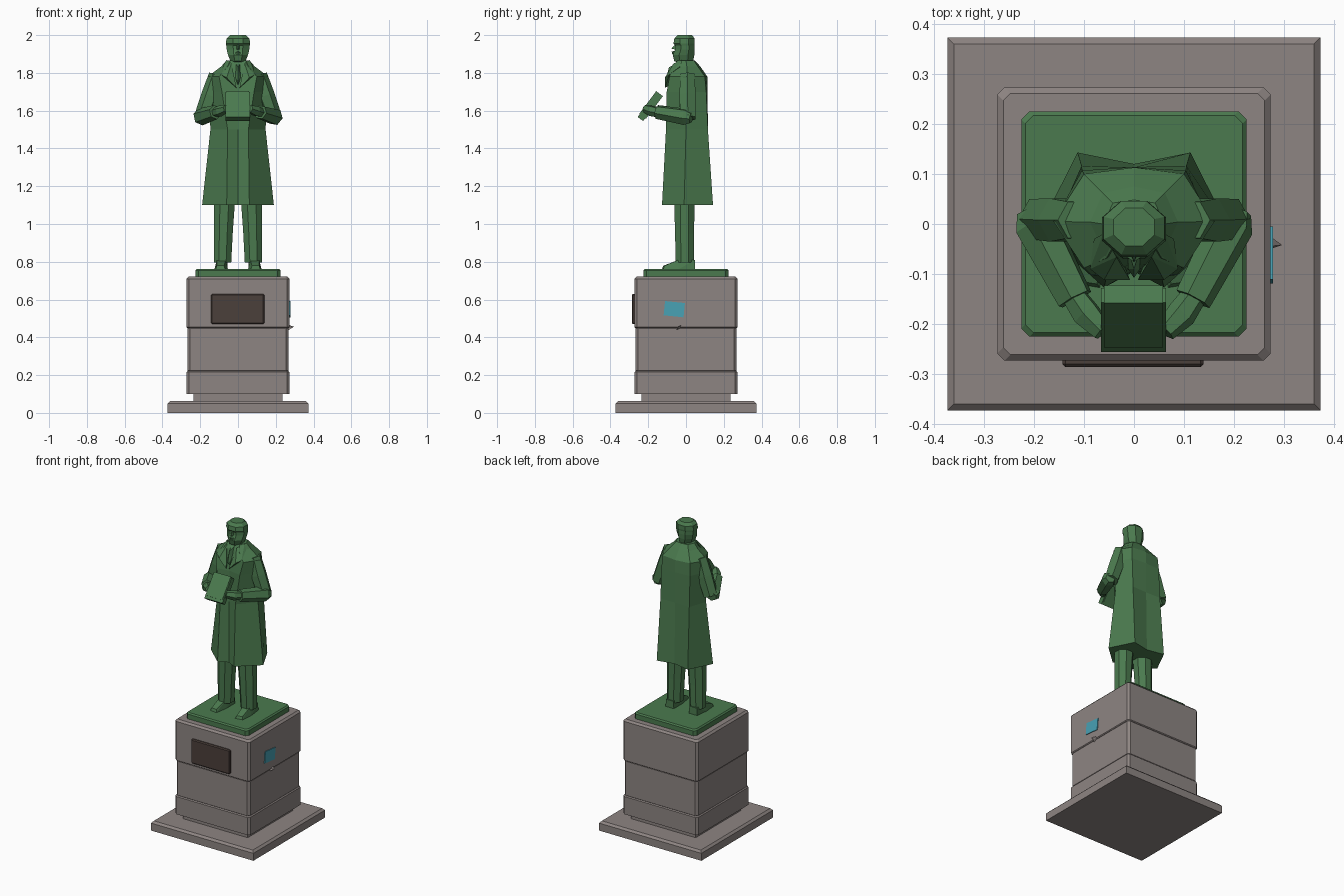
import bpy, bmesh, math
from mathutils import Vector, Matrix

if "Cube" in bpy.data.objects:
    bpy.data.objects.remove(bpy.data.objects["Cube"])


def material(name, rgb):
    m = bpy.data.materials.new(name)
    m.diffuse_color = (*rgb, 1)
    m.use_nodes = True
    m.node_tree.nodes["Principled BSDF"].inputs["Base Color"].default_value = m.diffuse_color
    return m


STONE = material("warm grey stone", (0.27, 0.235, 0.225))
GREEN = material("green bronze", (0.07, 0.195, 0.077))
BROWN = material("dark brown plaque", (0.070, 0.050, 0.043))
CYAN = material("cyan sticker", (0.065, 0.36, 0.46))


def finish(name, bm, mat):
    bmesh.ops.recalc_face_normals(bm, faces=bm.faces[:])
    me = bpy.data.meshes.new(name)
    bm.to_mesh(me)
    bm.free()
    me.materials.append(mat)
    ob = bpy.data.objects.new(name, me)
    bpy.context.collection.objects.link(ob)
    return ob


def loft(name, rings, mat):
    """Skin rings of equal point count and cap both ends."""
    bm = bmesh.new()
    vs = [[bm.verts.new(p) for p in r] for r in rings]
    n = len(vs[0])
    for a, b in zip(vs, vs[1:]):
        for i in range(n):
            j = (i + 1) % n
            bm.faces.new((a[i], a[j], b[j], b[i]))
    bm.faces.new(vs[0])
    bm.faces.new(vs[-1])
    return finish(name, bm, mat)


def hull(name, pts, mat):
    bm = bmesh.new()
    for p in pts:
        bm.verts.new(p)
    bmesh.ops.convex_hull(bm, input=bm.verts[:])
    return finish(name, bm, mat)


def box(name, loc, size, mat, tilt=0.0, bevel=0.0):
    bm = bmesh.new()
    bmesh.ops.create_cube(bm, size=1)
    bmesh.ops.scale(bm, vec=size, verts=bm.verts[:])
    if bevel:
        bmesh.ops.bevel(bm, geom=bm.edges[:], offset=bevel, segments=1, affect='EDGES')
    bmesh.ops.transform(bm, verts=bm.verts[:],
                        matrix=Matrix.Translation(loc) @ Matrix.Rotation(tilt, 4, 'X'))
    return finish(name, bm, mat)


def square(h, z, c=0.0):
    """Square ring with corners cut by c."""
    if not c:
        return [(-h, -h, z), (h, -h, z), (h, h, z), (-h, h, z)]
    k = h - c
    return [(-k, -h, z), (k, -h, z), (h, -k, z), (h, k, z),
            (k, h, z), (-k, h, z), (-h, k, z), (-h, -k, z)]


def block(name, h, z0, z1, mat, cut, top, low=0.0):
    rings = [square(h - low, z0, cut)] if low else []
    rings += [square(h, z0 + low, cut), square(h, z1 - top, cut), square(h - top, z1, cut)]
    return loft(name, rings, mat)


def oval(cx, cy, z, rx, ry, n=8):
    """Oval ring with flat sides facing the axes; rx, ry are to the flats."""
    k = 1 / math.cos(math.pi / n)
    return [(cx + rx * k * math.cos((i + .5) * math.tau / n),
             cy + ry * k * math.sin((i + .5) * math.tau / n), z) for i in range(n)]


def tube(name, path, mat, n=6):
    """Faceted tube through (x, y, z, radius) stations."""
    pts = [Vector(p[:3]) for p in path]
    rings = []
    for i, p in enumerate(pts):
        d = (pts[min(i + 1, len(pts) - 1)] - pts[max(i - 1, 0)]).normalized()
        u = d.cross(Vector((0.31, 0.25, 1)) if abs(d.z) < .8 else Vector((0, 1, 0))).normalized()
        v = d.cross(u)
        rings.append([p + path[i][3] * (u * math.cos(a) + v * math.sin(a))
                      for a in (k * math.tau / n for k in range(n))])
    return loft(name, rings, mat)


def flip(pts, s):
    return [(p[0] * s, *p[1:]) for p in pts]


# Pedestal
block("base_slab", 0.373, 0, 0.062, STONE, 0, 0.013)
block("pedestal_neck", 0.235, 0.055, 0.11, STONE, 0, 0.002)
block("pedestal_lower_block", 0.273, 0.10, 0.222, STONE, 0.014, 0.006)
block("pedestal_middle_block", 0.268, 0.22, 0.452, STONE, 0.014, 0.004, 0.004)
block("pedestal_upper_block", 0.273, 0.45, 0.722, STONE, 0.014, 0.012, 0.005)
block("bronze_plinth", 0.225, 0.715, 0.762, GREEN, 0.016, 0.008)
box("plaque", (-0.002, -0.276, 0.55), (0.282, 0.02, 0.16), BROWN, bevel=0.006)
box("sticker", (0.2745, -0.062, 0.549), (0.006, 0.106, 0.076), CYAN, tilt=-0.1)
hull("stone_chip", [(.266, -.02, .467), (.266, -.052, .438), (.296, -.042, .456),
                    (.266, -.03, .448), (.266, -.045, .455)], STONE)

# Coat: half sections (front centre, front, side, back, back centre)
sections = [
    (1.10, [(0, -.095), (.06, -.127), (.19, -.01), (.113, .143), (0, .12)]),
    (1.50, [(0, -.092), (.055, -.106), (.146, 0), (.105, .116), (0, .113)]),
    (1.70, [(0, -.088), (.085, -.102), (.155, .003), (.104, .107), (0, .114)]),
    (1.78, [(0, -.08), (.1, -.088), (.161, .005), (.1, .1), (0, .113)]),
    (1.835, [(0, -.06), (.055, -.068), (.088, .004), (.062, .062), (0, .075)]),
    (1.865, [(0, -.045), (.042, -.045), (.062, 0), (.042, .042), (0, .048)]),
]
loft("coat", [[(x, y, z) for x, y in half] + [(-x, y, z) for x, y in half[3:0:-1]]
              for z, half in sections], GREEN)

# Head, beard and face
loft("head", [oval(0, cy, z, rx, ry) for z, cy, rx, ry in (
    (1.80, 0, .045, .042), (1.855, 0, .045, .044), (1.862, -.012, .040, .050),
    (1.895, -.013, .053, .057), (1.925, -.006, .060, .051), (1.945, -.006, .062, .050),
    (1.955, -.010, .064, .056), (1.982, -.008, .061, .054), (2.0, -.006, .041, .038))], GREEN)
hull("nose", [(0, -.077, 1.928), (-.012, -.05, 1.922), (.012, -.05, 1.922),
              (-.007, -.054, 1.956), (.007, -.054, 1.956)], GREEN)
hull("moustache", [(-.032, -.055, 1.898), (.032, -.055, 1.898), (0, -.076, 1.912),
                   (0, -.072, 1.896), (0, -.05, 1.92)], GREEN)
hull("tie", [(-.012, -.05, 1.85), (.012, -.05, 1.85), (0, -.09, 1.83),
             (-.012, -.09, 1.77), (.012, -.09, 1.77), (0, -.108, 1.76), (0, -.08, 1.73)], GREEN)

for s, side in ((1, "right"), (-1, "left")):
    # Lapels
    hull(side + "_lapel", flip([(.062, -.02, 1.868), (.035, -.066, 1.85), (.088, -.09, 1.79),
                                (.06, -.112, 1.775), (.008, -.112, 1.72), (.02, -.08, 1.74),
                                (.08, -.03, 1.835)], s), GREEN)
    # Sleeves and hands
    tube(side + "_upper_sleeve", flip([(.112, .008, 1.79, .042), (.145, .008, 1.68, .05),
                                       (.188, .01, 1.56, .046)], s), GREEN)
    tube(side + "_lower_sleeve", flip([(.207, .028, 1.562, .03), (.196, 0, 1.567, .046),
                                       (.118, -.15, 1.592, .038)], s), GREEN)
    tube(side + "_hand", flip([(.13, -.13, 1.588, .024), (.095, -.18, 1.598, .03),
                               (.062, -.215, 1.61, .022)], s), GREEN)
    # Trousers
    loft(side + "_leg", [oval(s * cx, cy, z, rx, ry) for cx, cy, z, rx, ry in (
        (.082, -.006, .795, .046, .048), (.078, -.008, .95, .050, .050),
        (.070, -.008, 1.18, .058, .056))], GREEN)
    # Shoes
    hull(side + "_shoe", flip([(x, y, z) for x, y, z in (
        (.055, .048, .76), (.115, .048, .76), (.058, .048, .81), (.112, .048, .81),
        (.054, -.04, .76), (.125, -.04, .76), (.064, -.035, .812), (.112, -.035, .812),
        (.068, -.128, .76), (.118, -.12, .76), (.074, -.12, .779), (.112, -.114, .779))], s), GREEN)

# Book held in front of the chest
box("book", (-0.001, -0.192, 1.622), (0.13, 0.036, 0.165), GREEN, tilt=-0.64)
box("book_pages", (-0.001, -0.185, 1.63), (0.118, 0.044, 0.15), GREEN, tilt=-0.64)
